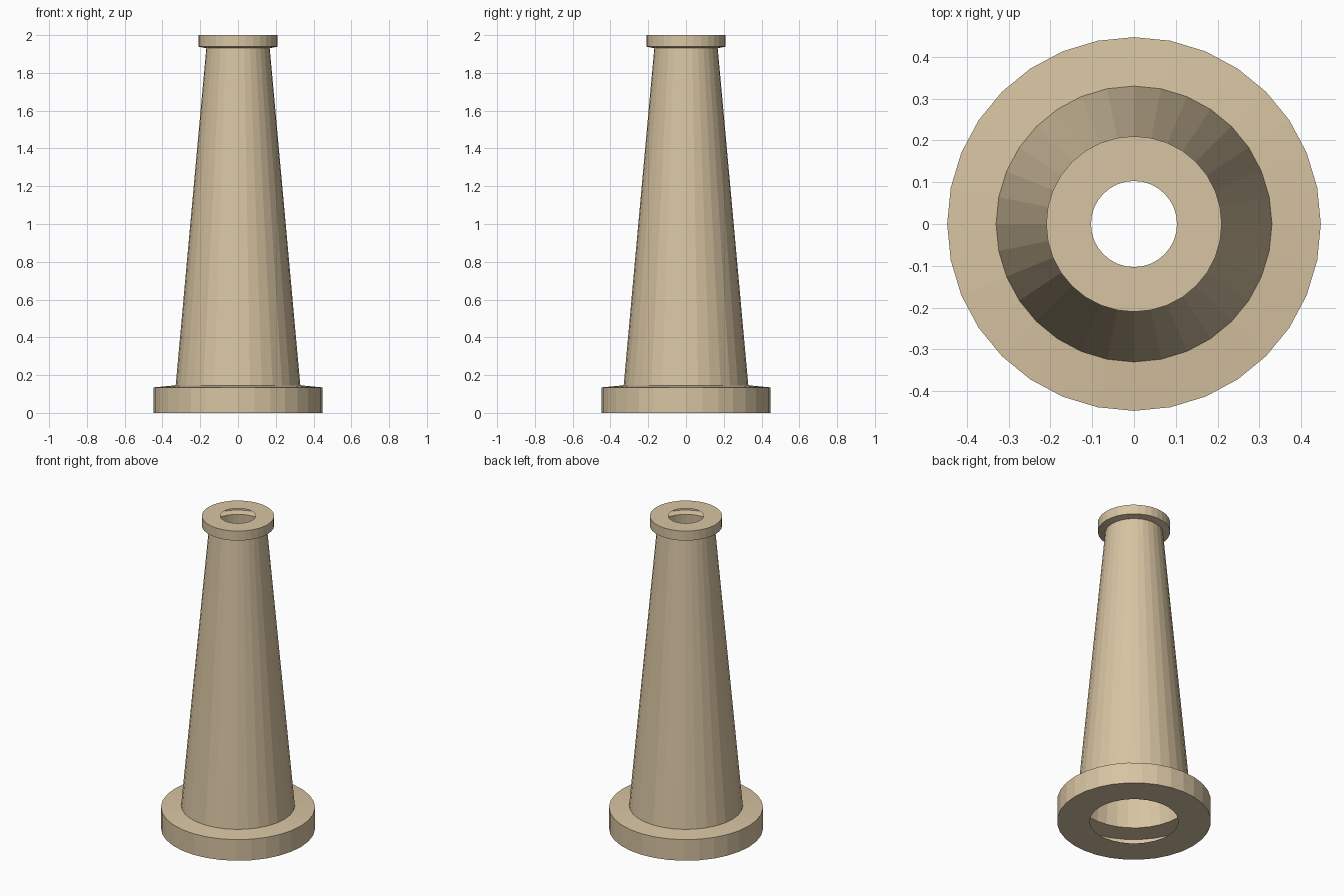
import bpy, bmesh
from math import cos, sin, pi

if "Cube" in bpy.data.objects:
    bpy.data.objects.remove(bpy.data.objects["Cube"])

SIDES = 32

# Open shell profile (radius, height), from the bottom hole round to the top hole
PROFILE = [
    (0.257, 0.0), (0.447, 0.0), (0.447, 0.135), (0.33, 0.146),   # base flange
    (0.168, 1.931), (0.21, 1.939),                               # tapered body, collar underside
    (0.21, 2.0), (0.103, 2.0),                                   # top collar
]


def lathe(name, profile, sides):
    bm = bmesh.new()
    rings = [[bm.verts.new((r * cos(2 * pi * i / sides), r * sin(2 * pi * i / sides), z))
              for i in range(sides)] for r, z in profile]
    for low, high in zip(rings, rings[1:]):
        for i in range(sides):
            j = (i + 1) % sides
            bm.faces.new((low[i], low[j], high[j], high[i]))
    mesh = bpy.data.meshes.new(name)
    bm.to_mesh(mesh)
    bm.free()
    obj = bpy.data.objects.new(name, mesh)
    bpy.context.collection.objects.link(obj)
    return obj


# Hollow tapered chimney with flat facets
chimney = lathe("tapered_chimney", PROFILE, SIDES)
tan = bpy.data.materials.new("tan")
tan.diffuse_color = (0.68, 0.55, 0.36, 1.0)
tan.use_nodes = True
tan.node_tree.nodes["Principled BSDF"].inputs["Base Color"].default_value = tan.diffuse_color
chimney.data.materials.append(tan)
